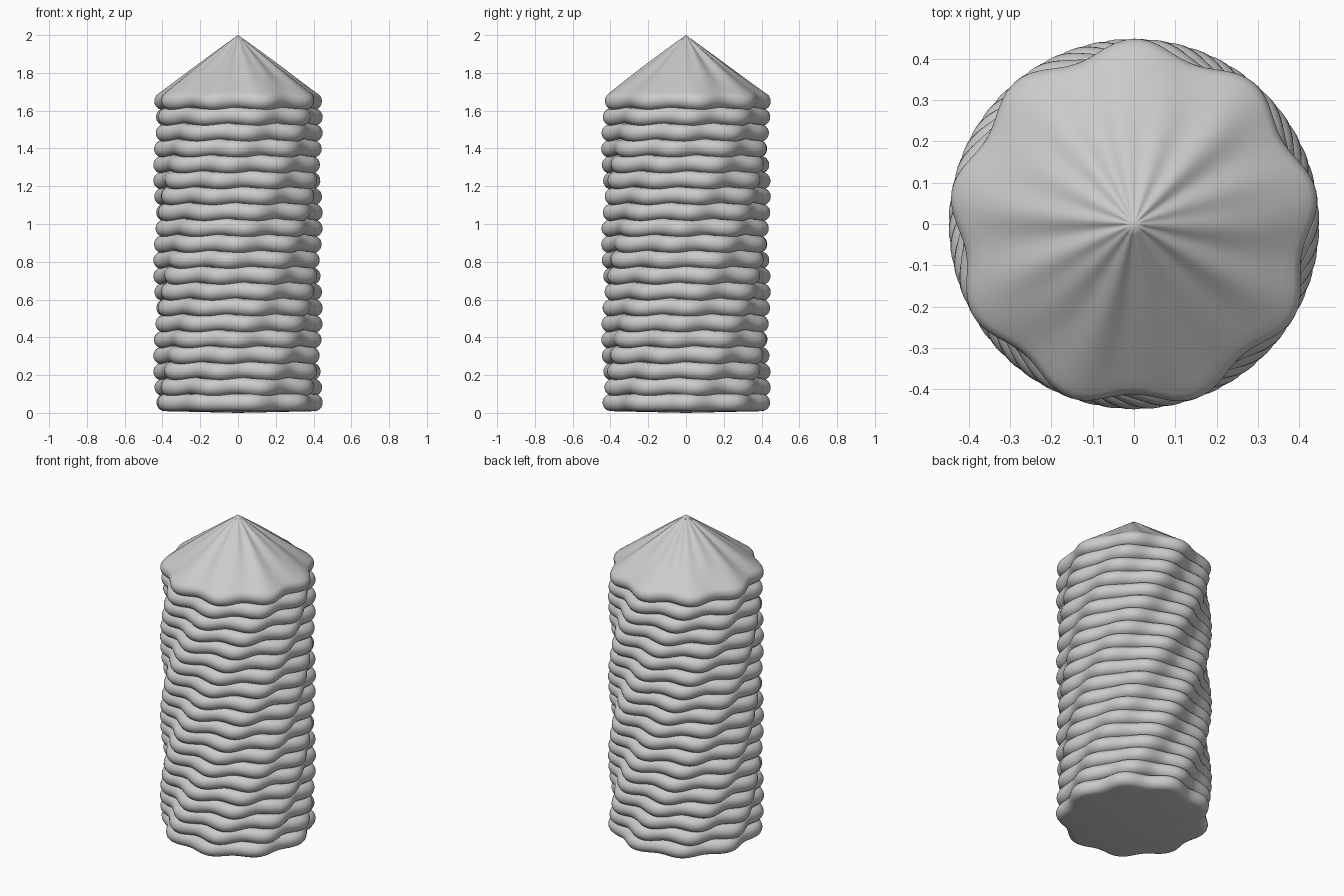
import bpy, bmesh
from math import sin, cos, pi, radians, atan2, sqrt
from mathutils import Vector

cube = bpy.data.objects.get("Cube")
if cube:
    bpy.data.objects.remove(cube, do_unlink=True)

grey = bpy.data.materials.new("plain_grey")
grey.use_nodes = True
grey.diffuse_color = (0.6, 0.6, 0.6, 1)
grey.node_tree.nodes["Principled BSDF"].inputs["Base Color"].default_value = grey.diffuse_color

SEGMENTS = 180
RINGS = 20
PITCH = 0.0842
TUBE = 0.046      # radius of one bulging ring's cross-section
LOBES = 9
STEPS = 8


def centre(i, a):
    """Cross-section centre (radius, height) of ring i at angle a; lobes twist upwards."""
    z = 0.055 + i * PITCH
    wave = cos(LOBES * a - 2 * pi * (z - 0.035) / 0.5)
    lift = -0.005 * wave if i else 0
    return Vector((0.385 + 0.018 * wave, z + lift))


def seam(i, a):
    """Point where rings i and i + 1 meet."""
    low, high = centre(i, a), centre(i + 1, a)
    d = high - low
    out = Vector((d.y, -d.x)).normalized()
    return (low + high) / 2 + out * sqrt(max(TUBE ** 2 - d.length_squared / 4, 0))


def arc(i, a):
    """Outer arc of ring i from its lower seam to its upper seam."""
    c = centre(i, a)
    lo = seam(i - 1, a) - c if i else Vector((0, -1))
    hi = seam(i, a) - c if i < RINGS - 1 else Vector((0.59, 0.81))
    start, end = atan2(lo.y, lo.x), atan2(hi.y, hi.x)
    for k in range(STEPS + 1):
        t = start + (end - start) * k / STEPS
        yield c + TUBE * Vector((cos(t), sin(t)))


def loft(name, profile, tip_z, tip_first):
    """Sweep an angle-dependent profile round z and close one end at a centre point."""
    bm = bmesh.new()
    columns = []
    for s in range(SEGMENTS):
        a = 2 * pi * s / SEGMENTS
        columns.append([bm.verts.new((p.x * cos(a), p.x * sin(a), p.y)) for p in profile(a)])
    tip = bm.verts.new((0, 0, tip_z))
    for s, col in enumerate(columns):
        nxt = columns[(s + 1) % SEGMENTS]
        for k in range(len(col) - 1):
            bm.faces.new((col[k], nxt[k], nxt[k + 1], col[k + 1]))
        bm.faces.new((nxt[0], col[0], tip) if tip_first else (col[-1], nxt[-1], tip))
    mesh = bpy.data.meshes.new(name)
    bm.to_mesh(mesh)
    bm.free()
    mesh.materials.append(grey)
    obj = bpy.data.objects.new(name, mesh)
    bpy.context.collection.objects.link(obj)
    bpy.ops.object.select_all(action='DESELECT')
    obj.select_set(True)
    bpy.context.view_layer.objects.active = obj
    bpy.ops.object.shade_smooth_by_angle(angle=radians(40))


# Stack of bulging rings with a nearly flat underside
def body_profile(a):
    points = []
    for i in range(RINGS - 1):
        ring = list(arc(i, a))
        points += ring[1:] if i else ring
    return points


# Top ring running into a gently pleated cone
def cap_profile(a):
    points = list(arc(RINGS - 1, a))
    edge = points[-1]
    for k in range(1, 16):
        t = k / 16
        pleat = 1 + 0.06 * t * cos(14 * a + 1) + 0.03 * t * cos(5 * a)
        points.append(Vector((edge.x * (1 - t) * pleat, edge.y + (2 - edge.y) * t)))
    return points


loft("ridged_body", body_profile, 0, True)
loft("pointed_cap", cap_profile, 2, False)
